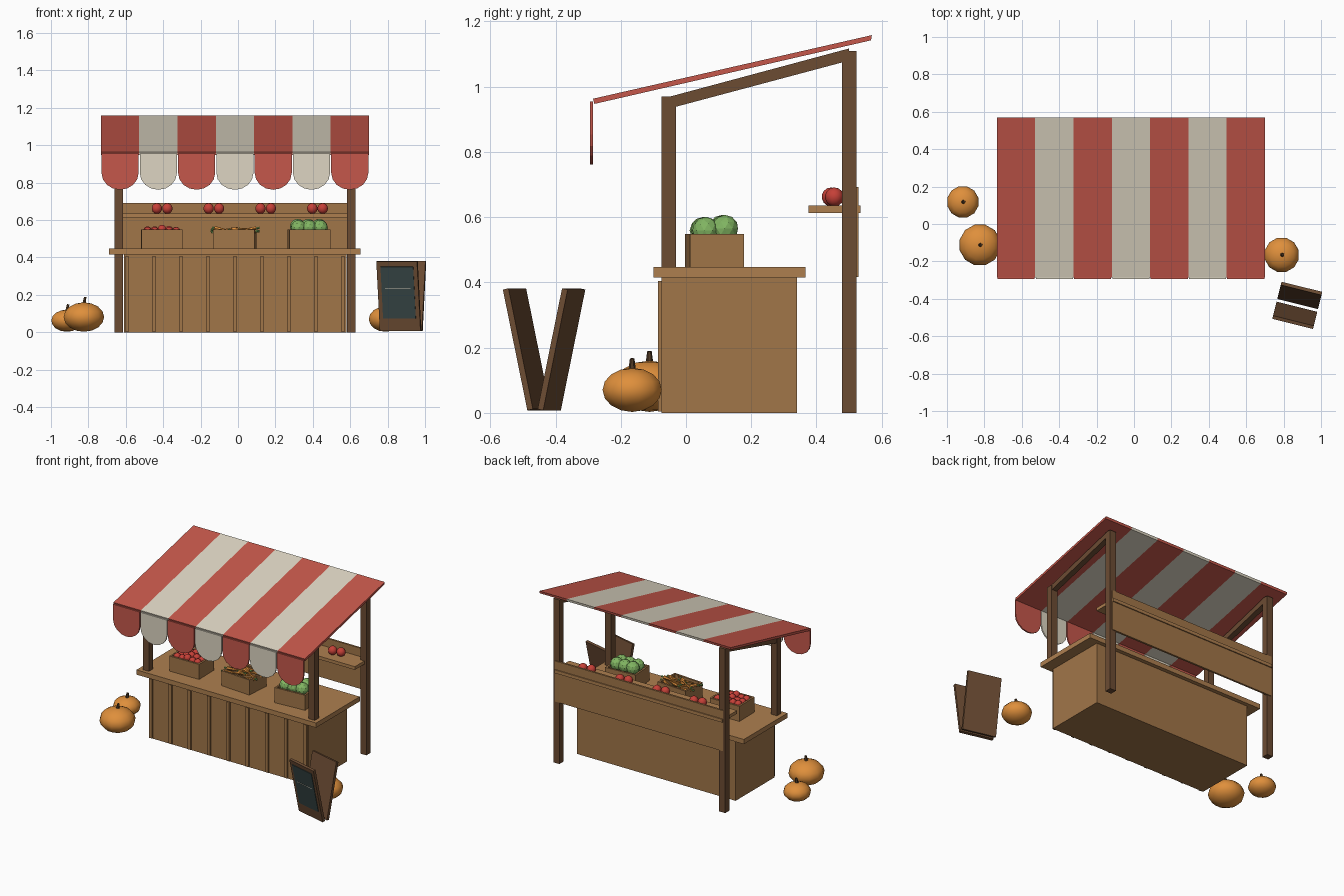
import bpy, bmesh, math, random
from mathutils import Matrix, Vector

if "Cube" in bpy.data.objects:
    bpy.data.objects.remove(bpy.data.objects["Cube"])

random.seed(4)
CX = -0.0165  # centre line of the stall


def mat(name, r, g, b):
    m = bpy.data.materials.new(name)
    m.diffuse_color = [(c / 255) ** 2.2 for c in (r, g, b)] + [1]
    m.use_nodes = True
    m.node_tree.nodes["Principled BSDF"].inputs["Base Color"].default_value = m.diffuse_color
    return m


WOOD = mat("wood", 160, 117, 74)
TOP = mat("light_wood", 172, 126, 80)
DARK = mat("dark_wood", 108, 77, 54)
RED = mat("red", 196, 88, 76)
CREAM = mat("cream", 220, 212, 193)
APPLE = mat("apple_red", 196, 66, 58)
GREEN = mat("green", 128, 180, 98)
ORANGE = mat("orange", 222, 142, 62)
SLATE = mat("slate", 58, 72, 72)
STEM = mat("stem", 84, 62, 42)


def finish(name, bm, material, M=None, smooth=False):
    bmesh.ops.recalc_face_normals(bm, faces=bm.faces)
    me = bpy.data.meshes.new(name)
    bm.to_mesh(me)
    bm.free()
    me.materials.append(material)
    if smooth:
        me.shade_smooth()
    ob = bpy.data.objects.new(name, me)
    bpy.context.collection.objects.link(ob)
    if M:
        ob.matrix_world = M
    return ob


def add_box(bm, x0, x1, y0, y1, z0, z1):
    S = Matrix.Diagonal((x1 - x0, y1 - y0, z1 - z0, 1))
    T = Matrix.Translation(((x0 + x1) / 2, (y0 + y1) / 2, (z0 + z1) / 2))
    bmesh.ops.create_cube(bm, size=1, matrix=T @ S)


def boxes(name, material, *dims, M=None):
    bm = bmesh.new()
    for d in dims:
        add_box(bm, *d)
    return finish(name, bm, material, M)


def prism(name, material, pts, offset):
    """Extrude a closed outline along an offset."""
    bm = bmesh.new()
    f = bm.faces.new([bm.verts.new(p) for p in pts])
    g = bmesh.ops.extrude_face_region(bm, geom=[f])["geom"]
    bmesh.ops.translate(bm, vec=offset, verts=[v for v in g if isinstance(v, bmesh.types.BMVert)])
    return finish(name, bm, material)


def place(x, y, z, yaw=0.0):
    return Matrix.Translation((x, y, z)) @ Matrix.Rotation(math.radians(yaw), 4, 'Z')


# Counter
boxes("counter_body", WOOD, (-.61, .58, -.075, .34, 0, .416))
boxes("counter_top", TOP, (-.69, .655, -.10, .367, .415, .447))
boxes("counter_battens", WOOD,
      *[(CX + (i - 4) * .1444 - .011, CX + (i - 4) * .1444 + .011, -.086, -.074, .005, .405) for i in range(9)])

# Posts and sloping side beams
for side, x in (("left", -.66), ("right", .582)):
    boxes(side + "_front_post", DARK, (x, x + .045, -.075, -.03, .447, .97))
    boxes(side + "_rear_post", DARK, (x, x + .045, .478, .523, 0, 1.11))
    prism(side + "_beam", DARK, [(x + .004, -.055, .932), (x + .004, .50, 1.08),
                                 (x + .004, .50, 1.117), (x + .004, -.055, .968)], (.037, 0, 0))

# Striped awning with scalloped valance
W = 1.433 / 7
for i in range(7):
    x, m = -.733 + i * W, CREAM if i % 2 else RED
    prism("awning_stripe", m, [(x, -.281, .947), (x, .567, 1.142), (x, .57, 1.158), (x, -.285, .963)], (W, 0, 0))
    c, r = x + W / 2, W / 2 - .003
    arc = [(c - r * math.cos(a), -.294, .853 - .091 * math.sin(a))
           for a in (math.pi * k / 8 for k in range(9))]
    prism("valance_scallop", m, [(c - r, -.294, .955)] + arc + [(c + r, -.294, .955)], (0, .009, 0))

# Back board and shelf
boxes("back_board", WOOD, (-.645, .612, .515, .528, .417, .692))
boxes("back_shelf", TOP, (-.645, .612, .376, .535, .613, .635))


def balls(name, material, centres, r, seg=10, rings=7):
    bm = bmesh.new()
    for c in centres:
        bmesh.ops.create_uvsphere(bm, u_segments=seg, v_segments=rings, radius=r, matrix=Matrix.Translation(c))
    return finish(name, bm, material, smooth=True)


balls("shelf_apples", APPLE, [(-.406 + i * .277 + s * .028, .45 + s * .005, .662)
                              for i in range(4) for s in (-1, 1)], .029)

# Crates
CRATES = [place(-.407, .087, .447, 1), place(-.017, .087, .447, -4), place(.379, .087, .447, 4)]
for M in CRATES:
    boxes("crate", WOOD, (-.11, .11, -.083, .083, 0, .02),
          (-.11, .11, -.083, -.071, .02, .102), (-.11, .11, .071, .083, .02, .102),
          (-.11, -.098, -.071, .071, .02, .102), (.098, .11, -.071, .071, .02, .102), M=M)

# Tomatoes
balls("tomatoes", APPLE, [CRATES[0] @ Vector((-.076 + i * .038, -.046 + j * .046, .095 + random.uniform(-.006, .01)))
                          for i in range(5) for j in range(3)], .024)

# Carrots
bm = bmesh.new()
tops = bmesh.new()
for i in range(16):
    M = CRATES[1] @ Matrix.Translation((-.07 + .047 * (i % 4), -.04 + .027 * (i // 4), .088 + .008 * (i % 3)))
    M = M @ Matrix.Rotation(random.uniform(-.6, .6) + (i % 2) * math.pi, 4, 'Z') \
        @ Matrix.Rotation(math.pi / 2 + random.uniform(-.15, .15), 4, 'Y')
    bmesh.ops.create_cone(bm, cap_ends=True, segments=6, radius1=.012, radius2=.002, depth=.085, matrix=M)
    bmesh.ops.create_cone(tops, cap_ends=True, segments=5, radius1=.007, radius2=.003, depth=.02,
                          matrix=M @ Matrix.Translation((0, 0, -.05)))
finish("carrots", bm, ORANGE)
finish("carrot_tops", tops, GREEN)

# Cabbages
bm = bmesh.new()
for i in range(3):
    for j in range(2):
        bmesh.ops.create_icosphere(bm, subdivisions=2, radius=.042, matrix=CRATES[2] @ Matrix.Translation(
            (-.058 + i * .058, -.03 + j * .058, .112 + .006 * j)) @ Matrix.Rotation(i + j * 2, 4, 'Z'))
finish("cabbages", bm, GREEN)

# Pumpkins: low-poly squashed spheres with tapered stems
for x, y, r, h in ((-.824, -.112, .112, .157), (-.915, .118, .086, .118), (.79, -.165, .094, .135)):
    bm = bmesh.new()
    bmesh.ops.create_uvsphere(bm, u_segments=12, v_segments=8, radius=1, matrix=Matrix.Diagonal((r, r, h / 2, 1)))
    finish("pumpkin", bm, ORANGE, place(x, y, h / 2 + .003, 15), smooth=True)
    bm = bmesh.new()
    bmesh.ops.create_cone(bm, cap_ends=True, segments=6, radius1=.012, radius2=.007, depth=.04)
    finish("pumpkin_stem", bm, STEM, place(x + .004, y, h + .012) @ Matrix.Rotation(.15, 4, 'Y'))

# Standing sign: two boards opening upwards
SIGN = place(.873, -.435, .008, -14)
for name, yaw in (("sign_front_board", 0), ("sign_rear_board", 180)):
    M = SIGN @ Matrix.Rotation(math.radians(yaw), 4, 'Z') @ Matrix.Translation((0, -.025, 0)) \
        @ Matrix.Rotation(math.radians(11.8), 4, 'X')
    boxes(name, DARK, (-.112, .112, 0, .018, 0, .378), M=M)
    if yaw == 0:
        boxes("chalkboard", SLATE, (-.09, .09, -.003, .002, .068, .35), M=M)
        boxes("chalk_line", CREAM, (-.07, .07, -.004, 0, .231, .234), M=M)
